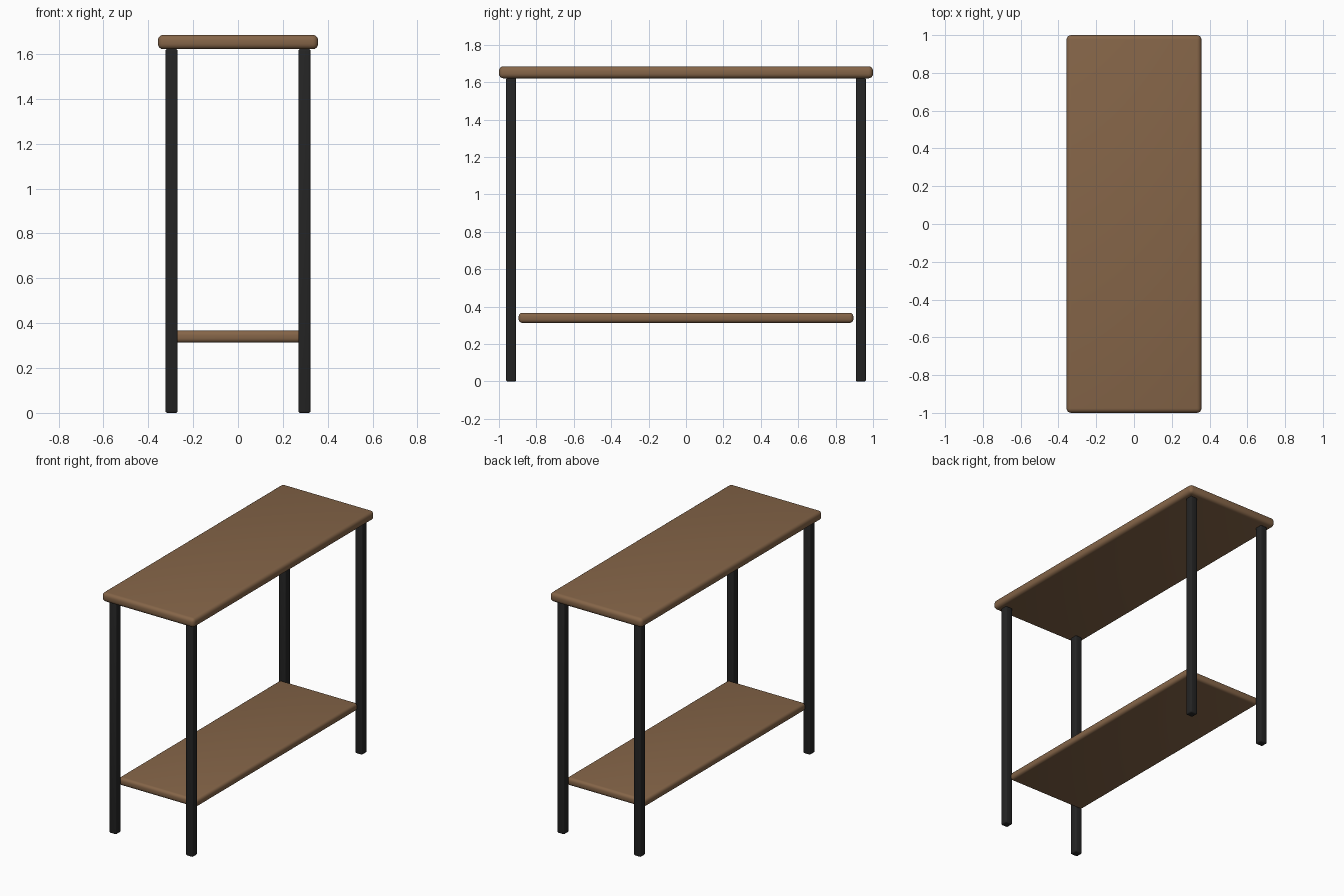
import bpy
import math

if "Cube" in bpy.data.objects:
    bpy.data.objects.remove(bpy.data.objects["Cube"])


def material(name, rgb):
    mat = bpy.data.materials.new(name)
    mat.diffuse_color = (*rgb, 1.0)
    mat.use_nodes = True
    mat.node_tree.nodes["Principled BSDF"].inputs["Base Color"].default_value = mat.diffuse_color
    return mat


wood = material("brown_wood", (0.235, 0.13, 0.065))
metal = material("black_metal", (0.018, 0.018, 0.018))


def rounded_box(name, center, size, radius, segments, mat):
    """Box with rounded edges and smooth shading."""
    bpy.ops.mesh.primitive_cube_add(size=1, location=center)
    obj = bpy.context.object
    obj.name = name
    obj.scale = size
    bpy.ops.object.transform_apply(location=False, rotation=False, scale=True)
    bevel = obj.modifiers.new("rounded_edges", "BEVEL")
    bevel.width = radius
    bevel.segments = segments
    bpy.ops.object.modifier_apply(modifier=bevel.name)
    bpy.ops.object.shade_smooth_by_angle(angle=math.radians(40))
    obj.data.materials.append(mat)
    return obj


# Table top and lower shelf
rounded_box("table_top", (0, 0, 1.653), (0.714, 2.0, 0.064), 0.024, 4, wood)
rounded_box("lower_shelf", (0, 0, 0.34), (0.605, 1.79, 0.054), 0.02, 4, wood)

# Four square legs
for side, x in (("left", -0.296), ("right", 0.296)):
    for end, y in (("front", -0.935), ("back", 0.935)):
        rounded_box(f"{end}_{side}_leg", (x, y, 0.811), (0.054, 0.054, 1.622),
                    0.008, 3, metal)
